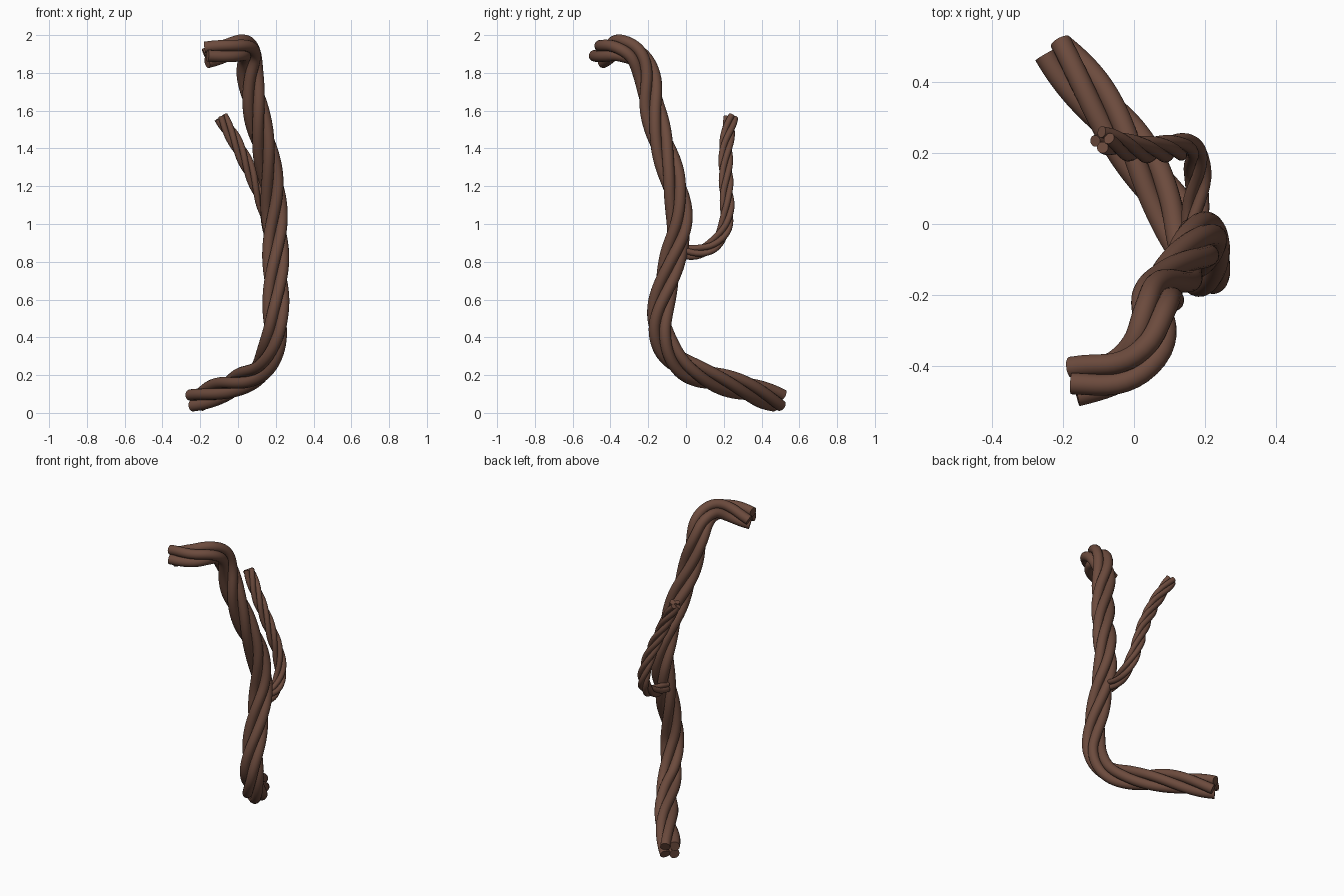
import bpy, math
from mathutils import Vector

if "Cube" in bpy.data.objects:
    bpy.data.objects.remove(bpy.data.objects["Cube"])

bark = bpy.data.materials.new("bark")
bark.diffuse_color = (0.15, 0.07, 0.047, 1)
bark.use_nodes = True
bark.node_tree.nodes["Principled BSDF"].inputs["Base Color"].default_value = bark.diffuse_color


def smooth_path(pts, step=0.02):
    # Catmull-Rom through the points, resampled at even spacing
    p = [Vector(q) for q in pts]
    p = [2 * p[0] - p[1]] + p + [2 * p[-1] - p[-2]]
    dense = []
    for i in range(1, len(p) - 2):
        a, b, c, d = p[i - 1:i + 3]
        for k in range(40):
            t = k / 40
            dense.append(0.5 * (2 * b + (c - a) * t + (2 * a - 5 * b + 4 * c - d) * t * t
                                + (3 * b - a - 3 * c + d) * t ** 3))
    dense.append(p[-2])
    out, run = [dense[0]], 0
    for q, r in zip(dense, dense[1:]):
        run += (r - q).length
        if run >= step:
            out.append(r)
            run = 0
    out[-1] = dense[-1]
    return out


def rope(name, pts, strands, radius, offset, pitch, phase):
    path = smooth_path(pts)
    n = len(path)
    tans = [(path[min(i + 1, n - 1)] - path[max(i - 1, 0)]).normalized() for i in range(n)]
    u = Vector((0, 0, 1))
    frames, s = [], 0
    for i in range(n):
        u = (u - tans[i] * u.dot(tans[i])).normalized()
        if i:
            s += (path[i] - path[i - 1]).length
        frames.append((u.copy(), tans[i].cross(u), s))
    for k in range(strands):
        cu = bpy.data.curves.new(f"{name}_{k + 1}", 'CURVE')
        cu.dimensions = '3D'
        cu.bevel_depth = radius
        cu.bevel_resolution = 6
        cu.use_fill_caps = True
        sp = cu.splines.new('POLY')
        sp.points.add(n - 1)
        for i, (a, b, s) in enumerate(frames):
            ang = phase + math.tau * (k / strands + s / pitch)
            q = path[i] + offset * (a * math.cos(ang) + b * math.sin(ang))
            sp.points[i].co = (*q, 1)
        cu.materials.append(bark)
        ob = bpy.data.objects.new(f"{name}_{k + 1}", cu)
        bpy.context.collection.objects.link(ob)
        bpy.ops.object.select_all(action='DESELECT')
        ob.select_set(True)
        bpy.context.view_layer.objects.active = ob
        bpy.ops.object.convert(target='MESH')
        bpy.ops.object.shade_smooth_by_angle(angle=math.radians(40))


# Main vine, from ground end to drooping tip
rope("main_vine_strand", [
    (-0.225, 0.49, 0.066), (-0.06, 0.29, 0.135), (0.08, 0.08, 0.2), (0.15, -0.05, 0.275),
    (0.19, -0.125, 0.4), (0.2, -0.135, 0.55), (0.2, -0.075, 0.8), (0.195, -0.035, 1.0),
    (0.18, -0.06, 1.2), (0.14, -0.12, 1.4), (0.095, -0.175, 1.6), (0.065, -0.205, 1.78),
    (0.06, -0.26, 1.89), (0.035, -0.35, 1.932), (-0.04, -0.415, 1.92), (-0.17, -0.445, 1.895)],
    4, 0.0305, 0.041, 1.0, math.pi / 4)

# Side branch
rope("branch_strand", [
    (0.17, -0.03, 0.85), (0.175, 0.06, 0.852), (0.18, 0.14, 0.885), (0.17, 0.2, 0.965),
    (0.145, 0.218, 1.07), (0.1, 0.213, 1.2), (0.005, 0.212, 1.4), (-0.09, 0.238, 1.565)],
    4, 0.0165, 0.0225, 0.5, math.pi / 4)
